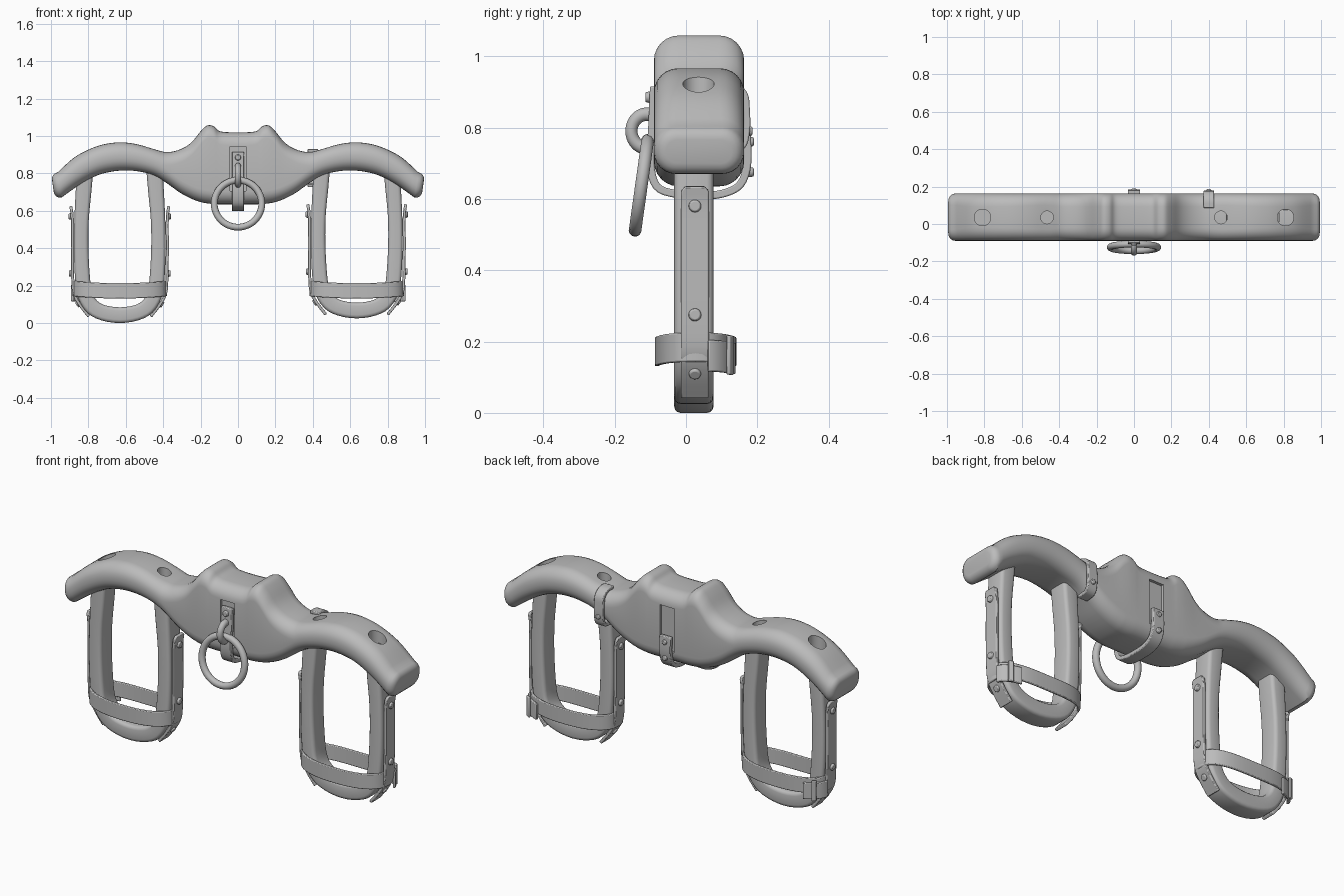
import bpy, bmesh, math
from mathutils import Vector

cube = bpy.data.objects.get("Cube")
if cube:
    bpy.data.objects.remove(cube, do_unlink=True)

grey = bpy.data.materials.new("plain grey")
grey.use_nodes = True
GREY = (0.50, 0.50, 0.50, 1)
grey.diffuse_color = GREY
grey.node_tree.nodes["Principled BSDF"].inputs["Base Color"].default_value = GREY
YC = 0.025  # depth centre of the bows


def finish(bm, name, bevel=0.0, angle=35):
    bmesh.ops.recalc_face_normals(bm, faces=bm.faces)
    me = bpy.data.meshes.new(name)
    bm.to_mesh(me)
    bm.free()
    me.materials.append(grey)
    ob = bpy.data.objects.new(name, me)
    bpy.context.collection.objects.link(ob)
    bpy.ops.object.select_all(action='DESELECT')
    ob.select_set(True)
    bpy.context.view_layer.objects.active = ob
    bpy.ops.object.shade_smooth_by_angle(angle=math.radians(angle))
    if bevel:
        mod = ob.modifiers.new("soft edges", 'BEVEL')
        mod.width, mod.segments, mod.limit_method = bevel, 2, 'ANGLE'
        mod.angle_limit = math.radians(50)
    return ob


def spline(pts, n):
    """Catmull-Rom curve through the points."""
    p = [Vector(q) for q in pts]
    p = [2 * p[0] - p[1]] + p + [2 * p[-1] - p[-2]]
    out = []
    for a, b, c, d in zip(p, p[1:], p[2:], p[3:]):
        for i in range(n):
            t = i / n
            out.append(0.5 * (2 * b + (c - a) * t + (2 * a - 5 * b + 4 * c - d) * t * t
                              + (3 * b - 3 * c + d - a) * t ** 3))
    return out + [p[-2]]


def bridge(bm, rings, closed=False):
    """Skin rings of points, capping the two ends unless the loft is closed."""
    vs = [[bm.verts.new(q) for q in r] for r in rings]
    n = len(vs[0])
    for a, b in zip(vs, vs[1:] + (vs[:1] if closed else [])):
        for i in range(n):
            bm.faces.new((a[i], a[(i + 1) % n], b[(i + 1) % n], b[i]))
    if not closed:
        bm.faces.new(vs[0])
        bm.faces.new(vs[-1])


def beam(name, pairs, y0, y1, radius, cap, steps, arc):
    """Rounded bar whose opposite edges run through (x, z, x, z) pairs."""
    secs = spline(pairs, steps)
    yc, w = (y0 + y1) / 2, (y1 - y0) / 2

    def ring(s, sign=0, a=0):
        A, B = Vector((s[0], s[1])), Vector((s[2], s[3]))
        c, h = (A + B) / 2, (A - B).length / 2
        u = (A - B).normalized()
        c = c + Vector((u.y, -u.x)) * sign * cap * math.sin(a)
        k = cap * (1 - math.cos(a))
        hh, ww = h - k, w - k
        r = min(radius, hh * 0.9, ww * 0.9)
        pts = []
        for q in range(4):
            sy, sz = (1, -1, -1, 1)[q], (1, 1, -1, -1)[q]
            for i in range(arc + 1):
                t = (q + i / arc) * math.pi / 2
                d = sz * (hh - r) + r * math.cos(t - math.pi / 2)
                d = sz * (hh - r) + r * math.sin(t)
                pts.append((c.x + u.x * d, yc + sy * (ww - r) + r * math.cos(t), c.y + u.y * d))
        return pts

    def side(s, t):
        d = (t - s)
        e = s[1] - s[3], -(s[0] - s[2])
        return 1 if (d[0] + d[2]) * e[0] + (d[1] + d[3]) * e[1] > 0 else -1
    s0, s1 = side(secs[1], secs[0]), side(secs[-2], secs[-1])
    angs = [math.pi / 2 * i / 4 for i in range(1, 5)]
    rings = [ring(secs[0], s0, a) for a in reversed(angs)] + [ring(s) for s in secs]
    rings += [ring(secs[-1], s1, a) for a in angs]
    bm = bmesh.new()
    bridge(bm, rings)
    return finish(bm, name)


def strap(name, path, thick, width, place, bevel=0.004, closed=False, sag=None):
    """Flat ribbon along a 2D path; place(a, b, w) puts it in space."""
    p = [Vector(q) for q in path]
    rings, n = [], len(p)
    for i, q in enumerate(p):
        a = p[(i - 1) % n] if closed else p[max(i - 1, 0)]
        b = p[(i + 1) % n] if closed else p[min(i + 1, n - 1)]
        t = (b - a).normalized()
        m = Vector((-t.y, t.x)) * thick / 2
        rings.append([Vector(place(*(q + m * s), w * width / 2))
                      for s, w in ((1, 1), (1, -1), (-1, -1), (-1, 1))])
    bm = bmesh.new()
    bridge(bm, rings, closed)
    return finish(bm, name, bevel, 45)


def rivet(name, loc, axis, r=0.018, depth=0.016):
    bm = bmesh.new()
    bmesh.ops.create_cone(bm, cap_ends=True, segments=20, radius1=r, radius2=r * 0.8, depth=depth)
    rot = Vector((0, 0, 1)).rotation_difference(Vector(axis)).to_matrix()
    bmesh.ops.transform(bm, matrix=rot.to_4x4(), verts=bm.verts)
    bmesh.ops.translate(bm, vec=loc, verts=bm.verts)
    finish(bm, name, 0.003)


def torus(name, loc, R, r, spin, stretch=1.0):
    """Ring standing in the xz plane, turned by spin (about x, about z)."""
    bm = bmesh.new()
    rings = []
    for i in range(48):
        a = i * math.tau / 48
        rings.append([((R + r * math.cos(b)) * math.cos(a), r * math.sin(b),
                       (R + r * math.cos(b)) * math.sin(a) * stretch)
                      for b in (j * math.tau / 14 for j in range(14))])
    bridge(bm, rings, True)
    ob = finish(bm, name)
    ob.location, ob.rotation_euler = loc, (spin[0], 0, spin[1])


# Main beam: top edge (x, z) and bottom edge (x, z), mirrored about the middle
half = [(0.05, 1.02, 0.05, 0.635), (0.1, 1.027, 0.1, 0.635), (0.13, 1.052, 0.13, 0.636),
        (0.165, 1.056, 0.165, 0.64), (0.2, 1.025, 0.2, 0.647), (0.25, 0.965, 0.25, 0.665),
        (0.31, 0.928, 0.31, 0.697), (0.38, 0.914, 0.38, 0.747), (0.45, 0.93, 0.45, 0.79),
        (0.54, 0.956, 0.54, 0.812), (0.63, 0.966, 0.63, 0.815), (0.72, 0.955, 0.72, 0.8),
        (0.8, 0.927, 0.79, 0.772), (0.88, 0.882, 0.865, 0.727), (0.965, 0.805, 0.945, 0.67)]
yoke = beam("yoke_beam", [(-a, b, -c, d) for a, b, c, d in reversed(half)] + half,
            -0.09, 0.163, 0.07, 0.035, 4, 6)

# Peg holes and strap slots cut into the beam
bm = bmesh.new()
for x, r in ((0.81, 0.044), (0.465, 0.034)):
    for s in (-1, 1):
        g = bmesh.ops.create_cone(bm, cap_ends=True, segments=28, radius1=r, radius2=r, depth=0.3)
        bmesh.ops.translate(bm, vec=(s * x, 0.035, 1.0), verts=g["verts"])
for y in (-0.09, 0.163):
    g = bmesh.ops.create_cube(bm, size=1)
    bmesh.ops.scale(bm, vec=(0.085, 0.03, 0.24), verts=g["verts"])
    bmesh.ops.translate(bm, vec=(0, y, 0.825), verts=g["verts"])
cutter = finish(bm, "cutter")
cut = yoke.modifiers.new("holes", 'BOOLEAN')
cut.object, cut.solver = cutter, 'EXACT'
bpy.context.view_layer.objects.active = yoke
bpy.ops.object.modifier_apply(modifier="holes")
bpy.data.objects.remove(cutter, do_unlink=True)
bpy.ops.object.select_all(action='DESELECT')
yoke.select_set(True)
bpy.ops.object.shade_smooth_by_angle(angle=math.radians(35))

# Middle strap under the beam, with hanging loop and ring
u_path = spline([(-0.09, 0.915), (-0.095, 0.8), (-0.1, 0.7), (-0.082, 0.635), (-0.03, 0.614),
                 (0.035, 0.61), (0.1, 0.614), (0.152, 0.64), (0.172, 0.7), (0.17, 0.79)], 4)
strap("middle_strap", u_path, 0.022, 0.066, lambda a, b, w: (w, a, b))
rivet("strap_rivet_front", (0, -0.106, 0.885), (0, -1, 0), 0.017)
for z in (0.675, 0.76):
    rivet("strap_rivet_back", (0, 0.182, z), (0, 1, 0), 0.015)
torus("hanging_loop", (0, -0.11, 0.79), 0.043, 0.017, (0, math.pi / 2), 1.1)
torus("hanging_ring", (0, -0.125, 0.638), 0.127, 0.018, (math.radians(-8), 0))

# Side clip hooked over the back of the beam
clip = spline([(0.085, 0.922), (0.13, 0.92), (0.163, 0.895), (0.17, 0.85), (0.17, 0.79),
               (0.155, 0.745), (0.1, 0.735)], 4)
strap("side_clip", clip, 0.018, 0.055, lambda a, b, w: (0.4 + w, a, b))
rivet("clip_rivet", (0.4, 0.178, 0.79), (0, 1, 0), 0.015)

# Neck bows: outer and inner edge of one side, mirrored into a U
bow = [(0.228, 0.84, 0.14, 0.84), (0.236, 0.7, 0.152, 0.7), (0.243, 0.55, 0.166, 0.55),
       (0.245, 0.4, 0.168, 0.4), (0.24, 0.25, 0.16, 0.25), (0.225, 0.14, 0.148, 0.165),
       (0.175, 0.056, 0.12, 0.118), (0.1, 0.015, 0.075, 0.094), (0, 0.0, 0, 0.084)]
full = bow + [(-a, b, -c, d) for a, b, c, d in reversed(bow[:-1])]

for side, cx, lift, label in ((1, 0.635, 0.025, "left"), (-1, -0.632, 0.0, "right")):
    beam(label + "_bow", [(cx + a, b + lift, cx + c, d + lift) for a, b, c, d in full],
         YC - 0.058, YC + 0.052, 0.018, 0.005, 3, 3)

    # Leather plates riveted along the outer faces
    for e in (1, -1):
        path = spline([(0.262, 0.625), (0.254, 0.56), (0.254, 0.4), (0.252, 0.25),
                       (0.245, 0.16), (0.215, 0.1), (0.165, 0.035)], 4)
        strap(label + "_bow_plate", path, 0.016, 0.078,
              lambda a, b, w: (cx + e * a, YC + w * (0.72 if b > 0.618 else 1), b + lift * 0.4))
        for x, z, n in ((0.265, 0.57, 0), (0.264, 0.265, 0), (0.224, 0.1, -0.7)):
            rivet(label + "_bow_rivet", (cx + e * x, YC, z + lift * 0.4), (e, 0, n), 0.019)

    # Horizontal band around the bow, sagging a little at mid span
    def oval(t, grow=0.0):
        c, s = math.cos(t), math.sin(t)
        return (math.copysign(abs(c) ** 0.75, c) * (0.246 + grow),
                math.copysign(abs(s) ** 0.75, s) * (0.108 + grow))

    def place(a, b, w, drop=0.0):
        return (cx + a, YC + 0.002 + b, 0.172 + 0.2 * a * a - drop + w)
    strap(label + "_bow_band", [oval(i * math.tau / 64) for i in range(64)], 0.013, 0.082, place,
          closed=True)

    # Overlapping band end and its keeper at the outer back corner
    arc = [oval((0.06 + 0.26 * i / 12) * math.pi, 0.013) for i in range(13)]
    strap(label + "_band_tab", [(side * a, b) for a, b in arc], 0.014, 0.088,
          lambda a, b, w: place(a, b, w, 0.025))
    keep = [oval((0.2 + 0.05 * i / 4) * math.pi, 0.026) for i in range(5)]
    strap(label + "_band_keeper", [(side * a, b) for a, b in keep], 0.012, 0.11,
          lambda a, b, w: place(a, b, w, 0.02))
